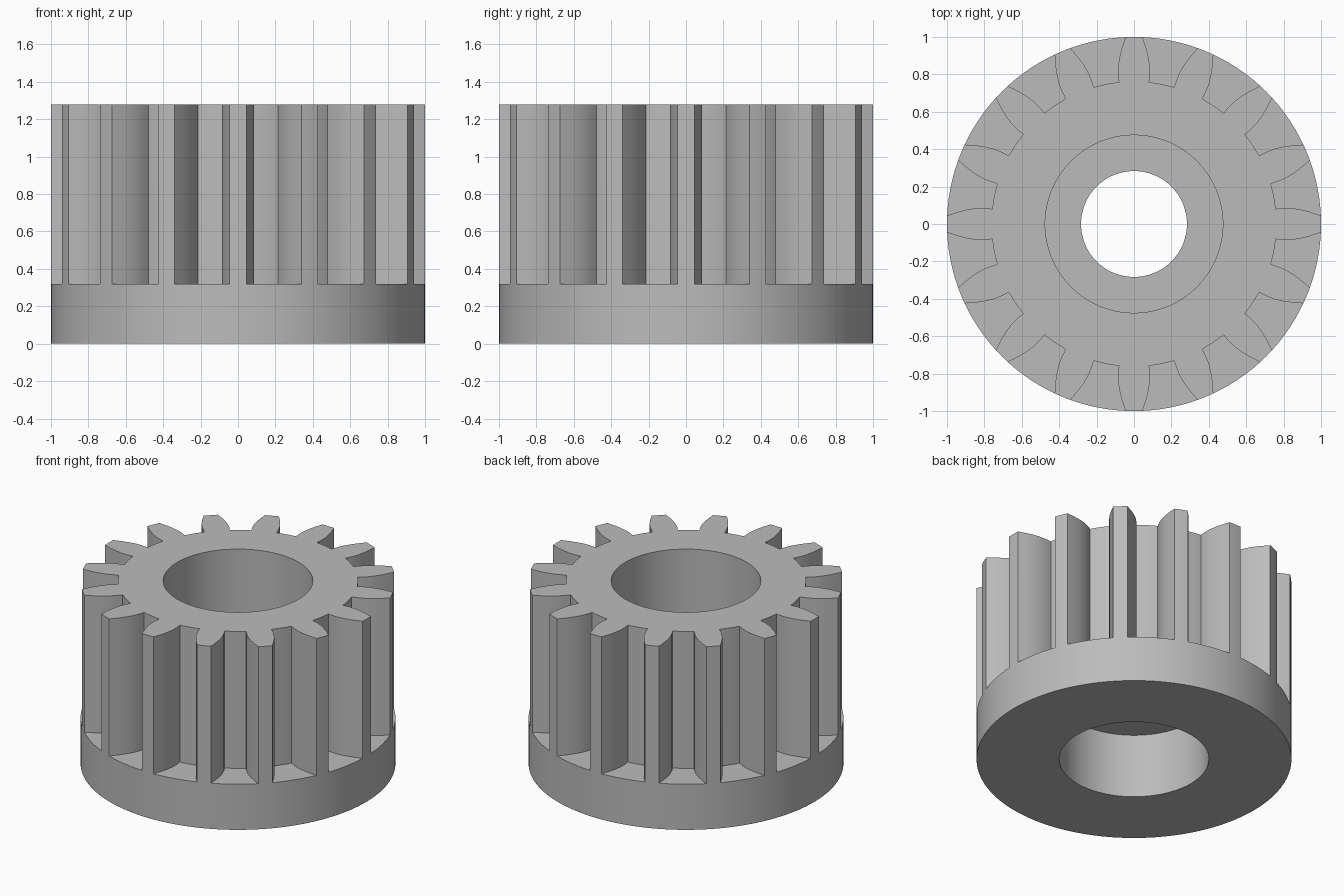
import bpy, bmesh
from math import radians, sin, cos

cube = bpy.data.objects.get("Cube")
if cube:
    bpy.data.objects.remove(cube)

TEETH = 16
PITCH = 360 / TEETH
BORE, HOLE = 0.475, 0.283
FLANGE_Z, TOP_Z = 0.32, 1.28
LEDGE_LOW, LEDGE_HIGH = 0.45, 0.83

# Half tooth as (angle from tooth centre, radius): tip, curved flank, root
half = [(1.3, 1), (2.6, 1), (3.9, 0.945), (4.9, 0.897), (5.7, 0.85),
        (6.05, 0.805), (6.1, 0.762), (7.8, 0.762), (9.5, 0.762)]
tooth = [(-a, r) for a, r in reversed(half)] + [(0, 1)] + half + [(PITCH / 2, 0.762)]
profile = [(radians(90 + i * PITCH + a), r) for i in range(TEETH) for a, r in tooth]

bm = bmesh.new()


def ring(z, radius=None):
    """Circle of the given radius, or the toothed outline if none is given."""
    return [bm.verts.new((cos(a) * (radius or r), sin(a) * (radius or r), z))
            for a, r in profile]


# Closed section: flange, toothed wall, bore, inner web with hole, lower bore
rings = [ring(0, 1), ring(FLANGE_Z, 1), ring(FLANGE_Z), ring(TOP_Z),
         ring(TOP_Z, BORE), ring(LEDGE_HIGH, BORE), ring(LEDGE_HIGH, HOLE),
         ring(LEDGE_LOW, HOLE), ring(LEDGE_LOW, BORE), ring(0, BORE)]
count = len(profile)
for low, high in zip(rings, rings[1:] + rings[:1]):
    for i in range(count):
        j = (i + 1) % count
        bm.faces.new((low[i], low[j], high[j], high[i]))

# Tooth tips run straight into the flange rim
bmesh.ops.remove_doubles(bm, verts=bm.verts, dist=0.0001)
bmesh.ops.recalc_face_normals(bm, faces=bm.faces)

mesh = bpy.data.meshes.new("pinion_gear")
bm.to_mesh(mesh)
bm.free()
gear = bpy.data.objects.new("pinion_gear", mesh)
bpy.context.collection.objects.link(gear)

# Plain grey material
grey = bpy.data.materials.new("plain_grey")
grey.use_nodes = True
colour = (0.5, 0.5, 0.5, 1)
grey.diffuse_color = colour
grey.node_tree.nodes["Principled BSDF"].inputs["Base Color"].default_value = colour
mesh.materials.append(grey)

bpy.ops.object.select_all(action="DESELECT")
gear.select_set(True)
bpy.context.view_layer.objects.active = gear
bpy.ops.object.shade_smooth_by_angle(angle=radians(30))
